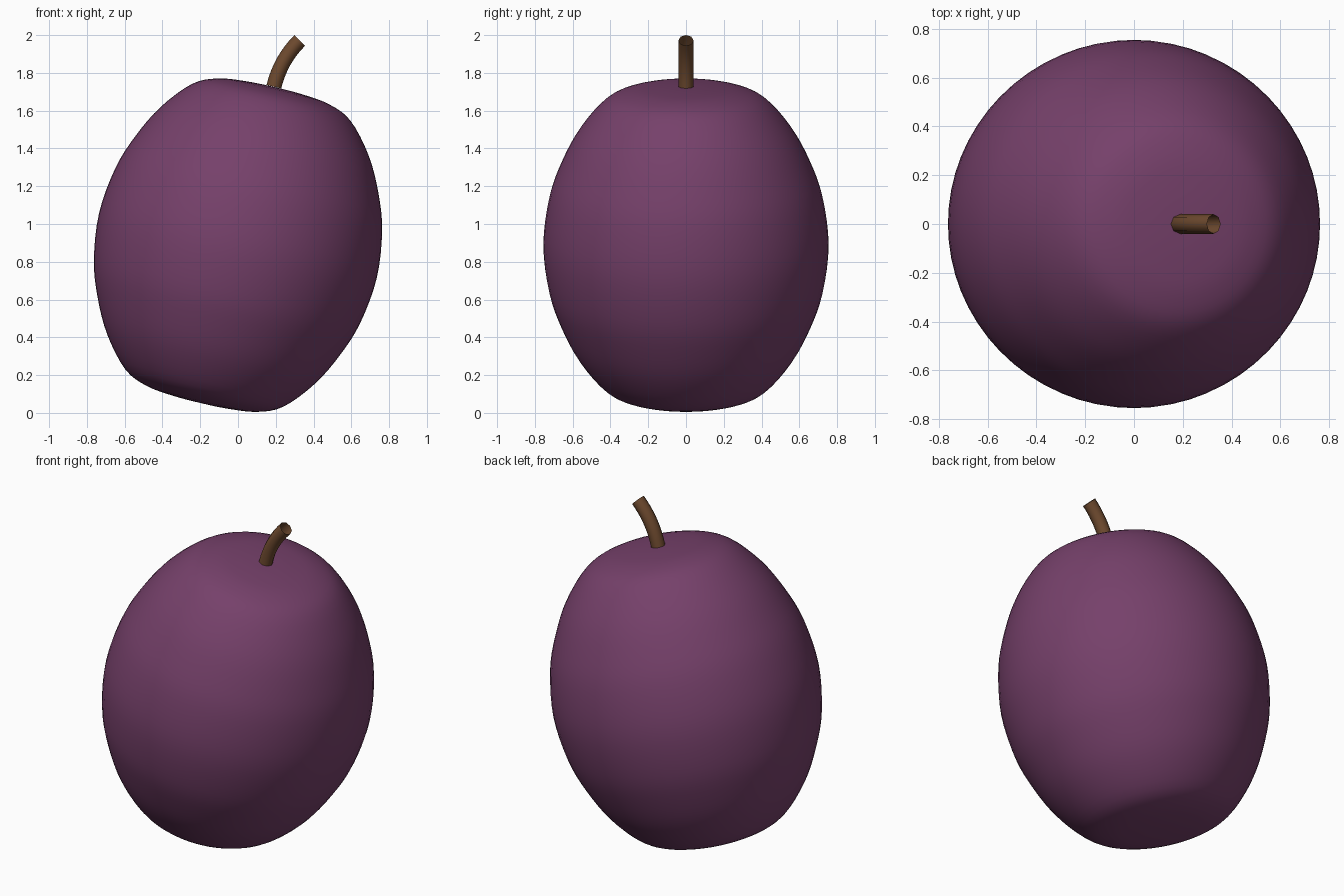
import bpy, bmesh, math
from mathutils import Vector, Matrix

if "Cube" in bpy.data.objects:
    bpy.data.objects.remove(bpy.data.objects["Cube"])

TILT = math.radians(13.2)
CENTRE = Vector((0, 0, 0.888))


def material(name, rgb):
    m = bpy.data.materials.new(name)
    m.diffuse_color = (*rgb, 1)
    m.use_nodes = True
    m.node_tree.nodes["Principled BSDF"].inputs["Base Color"].default_value = m.diffuse_color
    return m


def add_object(name, bm, mat):
    bmesh.ops.recalc_face_normals(bm, faces=bm.faces)
    for f in bm.faces:
        f.smooth = True
    mesh = bpy.data.meshes.new(name)
    bm.to_mesh(mesh)
    bm.free()
    mesh.materials.append(mat)
    ob = bpy.data.objects.new(name, mesh)
    bpy.context.collection.objects.link(ob)
    return ob


def smooth_path(pts, steps):
    """Catmull-Rom curve through all points but the first and last."""
    out = []
    for a, b, c, d in zip(pts, pts[1:], pts[2:], pts[3:]):
        for i in range(steps):
            t = i / steps
            out.append(0.5 * (2 * b + (c - a) * t + (2 * a - 5 * b + 4 * c - d) * t * t
                              + (3 * b - a - 3 * c + d) * t ** 3))
    out.append(pts[-2])
    return out


purple = material("plum purple", (0.18, 0.052, 0.145))
brown = material("stem brown", (0.155, 0.068, 0.028))

# Fruit: half profile (radius, height) mirrored top to bottom, then lathed
half = [(0, 0.859), (0.15, 0.855), (0.3, 0.836), (0.43, 0.777),
        (0.565, 0.62), (0.66, 0.44), (0.725, 0.25)]
upper = [Vector((r, 0, z)) for r, z in half]
lower = [Vector((p.x, 0, -p.z)) for p in reversed(upper)]
profile = upper + [Vector((0.755, 0, 0))] + lower
ends = [Vector((-0.15, 0, 0.855)), Vector((-0.15, 0, -0.855))]
path = smooth_path([ends[0]] + profile + [ends[1]], 4)

bm = bmesh.new()
verts = [bm.verts.new(p) for p in path]
edges = [bm.edges.new(pair) for pair in zip(verts, verts[1:])]
bmesh.ops.spin(bm, geom=verts + edges, axis=(0, 0, 1), cent=(0, 0, 0),
               angle=math.tau, steps=64, use_duplicate=False)
bmesh.ops.remove_doubles(bm, verts=bm.verts, dist=1e-4)
bm.transform(Matrix.Translation(CENTRE) @ Matrix.Rotation(TILT, 4, 'Y'))
add_object("fruit", bm, purple)

# Stem: open tube swept along a bent path
SIDES, RINGS, RADIUS = 8, 8, 0.04
p0, p1, p2 = Vector((0.19, 0, 1.727)), Vector((0.224, 0, 1.869)), Vector((0.327, 0, 1.972))
bm = bmesh.new()
rings = []
for i in range(RINGS + 1):
    t = i / RINGS
    centre = p0 * (1 - t) ** 2 + p1 * 2 * t * (1 - t) + p2 * t * t
    along = ((p1 - p0) * (1 - t) + (p2 - p1) * t).normalized()
    side = Vector((along.z, 0, -along.x))
    rings.append([bm.verts.new(centre + RADIUS * (side * math.cos(a) + Vector((0, math.sin(a), 0))))
                  for a in (math.tau * k / SIDES for k in range(SIDES))])
for lo, hi in zip(rings, rings[1:]):
    for k in range(SIDES):
        n = (k + 1) % SIDES
        bm.faces.new((lo[k], lo[n], hi[n], hi[k]))
add_object("stem", bm, brown)
